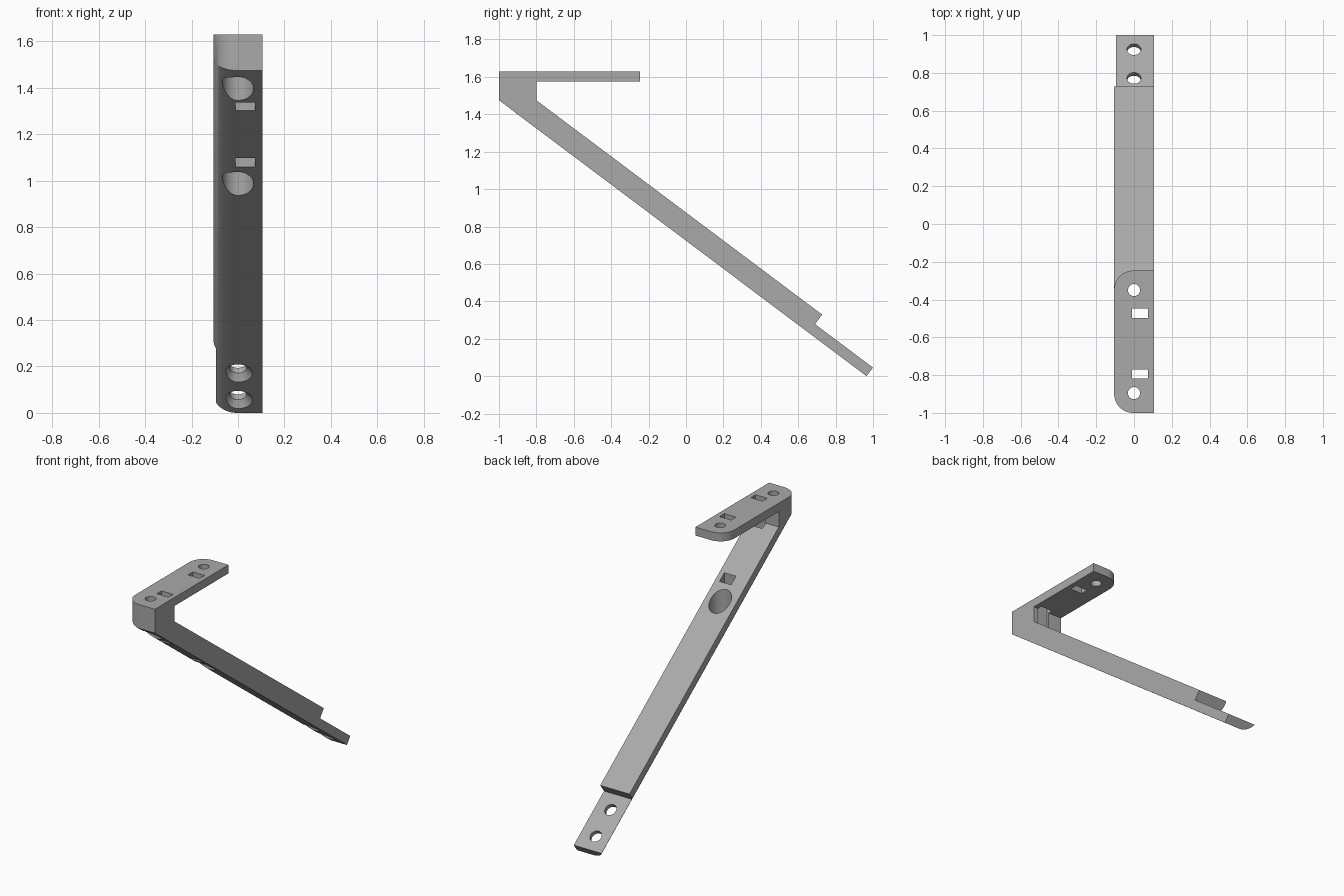
import bpy, bmesh, math
from mathutils import Vector, Matrix

if "Cube" in bpy.data.objects:
    bpy.data.objects.remove(bpy.data.objects["Cube"])

HALF = 0.105                              # half width of the bracket
R = 0.1                                   # radius of the rounded left edges
U = Vector((0, 0.7998, -0.6003))          # direction down the arm
N = Vector((0, 0.6003, 0.7998))           # arm normal, pointing up
START = Vector((0, -1, 1.475))            # lower front corner of the block


def on_arm(s, h):
    return START + U * s + N * h


def yz(s, h):
    p = on_arm(s, h)
    return (p.y, p.z)


def loft(name, slices):
    """Join matching (x, outline) slices into a closed solid."""
    bm = bmesh.new()
    rings = [[bm.verts.new((x, y, z)) for y, z in pts] for x, pts in slices]
    n = len(rings[0])
    for a, b in zip(rings, rings[1:]):
        for i in range(n):
            j = (i + 1) % n
            bm.faces.new((a[i], a[j], b[j], b[i]))
    bm.faces.new(rings[0])
    bm.faces.new(rings[-1])
    return finish(name, bm)


def finish(name, bm):
    bmesh.ops.recalc_face_normals(bm, faces=bm.faces)
    me = bpy.data.meshes.new(name)
    bm.to_mesh(me)
    bm.free()
    ob = bpy.data.objects.new(name, me)
    bpy.context.collection.objects.link(ob)
    return ob


def cone(name, a, b, r1, r2):
    """Round cutter from point a to point b."""
    a, b = Vector(a), Vector(b)
    bm = bmesh.new()
    m = Matrix.Translation((a + b) / 2) @ (b - a).to_track_quat('Z', 'Y').to_matrix().to_4x4()
    bmesh.ops.create_cone(bm, cap_ends=True, segments=48, radius1=r1, radius2=r2,
                          depth=(b - a).length, matrix=m)
    return finish(name, bm)


def combine(target, tool, operation):
    tool.hide_render = True
    mod = target.modifiers.new("cut", 'BOOLEAN')
    mod.operation, mod.solver, mod.object = operation, 'EXACT', tool
    bpy.context.view_layer.objects.active = target
    bpy.ops.object.modifier_apply(modifier=mod.name)
    bpy.data.objects.remove(tool)


# side profile, oversized where the rounded envelope trims it
side = [(-1.1, 1.63), (-0.2, 1.63), (-0.2, 1.575), (-0.8, 1.575), (-0.8, 1.475),
        yz(2.07, 0.121), yz(2.07, 0.057), yz(2.457, 0.057), yz(2.457, -0.1),
        yz(-0.2, -0.1)]
bracket = loft("bracket", [(-0.15, side), (HALF, side)])


# rounded envelope: front, underside and plate tip curve in on the left
def envelope(d):
    mitre = d * 0.5003
    end = yz(2.8, d)
    tip = -0.247 - d
    return [(-1 + d, 1.8), (tip, 1.8), (tip, 1.52), (1.5, 1.52), end,
            (-1 + d, 1.475 + mitre)]


slices = []
for k in range(17):
    t = math.pi / 2 * k / 16
    slices.append((-HALF + R * (1 - math.cos(t)), envelope(R * (1 - math.sin(t)))))
slices.append((0.2, envelope(0)))
combine(bracket, loft("envelope", slices), 'INTERSECT')

# plate screw holes with wide access bores below
for y, top in ((-0.895, 1.575), (-0.35, 1.4)):
    combine(bracket, cone("bore", (0, y, 0.6), (0, y, top), 0.067, 0.067), 'DIFFERENCE')
    combine(bracket, cone("hole", (0, y, 1.3), (0, y, 1.8), 0.032, 0.032), 'DIFFERENCE')

# rectangular slots through plate and arm
for y0, y1 in ((-0.817, -0.769), (-0.497, -0.447)):
    box = [(y0, 0.6), (y1, 0.6), (y1, 1.8), (y0, 1.8)]
    combine(bracket, loft("slot", [(-0.01, box), (0.073, box)]), 'DIFFERENCE')

# countersunk holes in the tongue
for s in (2.173, 2.363):
    combine(bracket, cone("hole", on_arm(s, -0.1), on_arm(s, 0.1), 0.037, 0.037), 'DIFFERENCE')
    combine(bracket, cone("sink", on_arm(s, -0.01), on_arm(s, 0.03), 0.072, 0.036), 'DIFFERENCE')

# single grey finish
grey = bpy.data.materials.new("grey")
grey.diffuse_color = (0.4, 0.4, 0.4, 1)
grey.use_nodes = True
grey.node_tree.nodes["Principled BSDF"].inputs["Base Color"].default_value = grey.diffuse_color
bracket.data.materials.clear()
bracket.data.materials.append(grey)
for p in bracket.data.polygons:
    p.material_index = 0
bpy.ops.object.select_all(action='DESELECT')
bracket.select_set(True)
bpy.context.view_layer.objects.active = bracket
bpy.ops.object.shade_smooth_by_angle(angle=math.radians(30))
